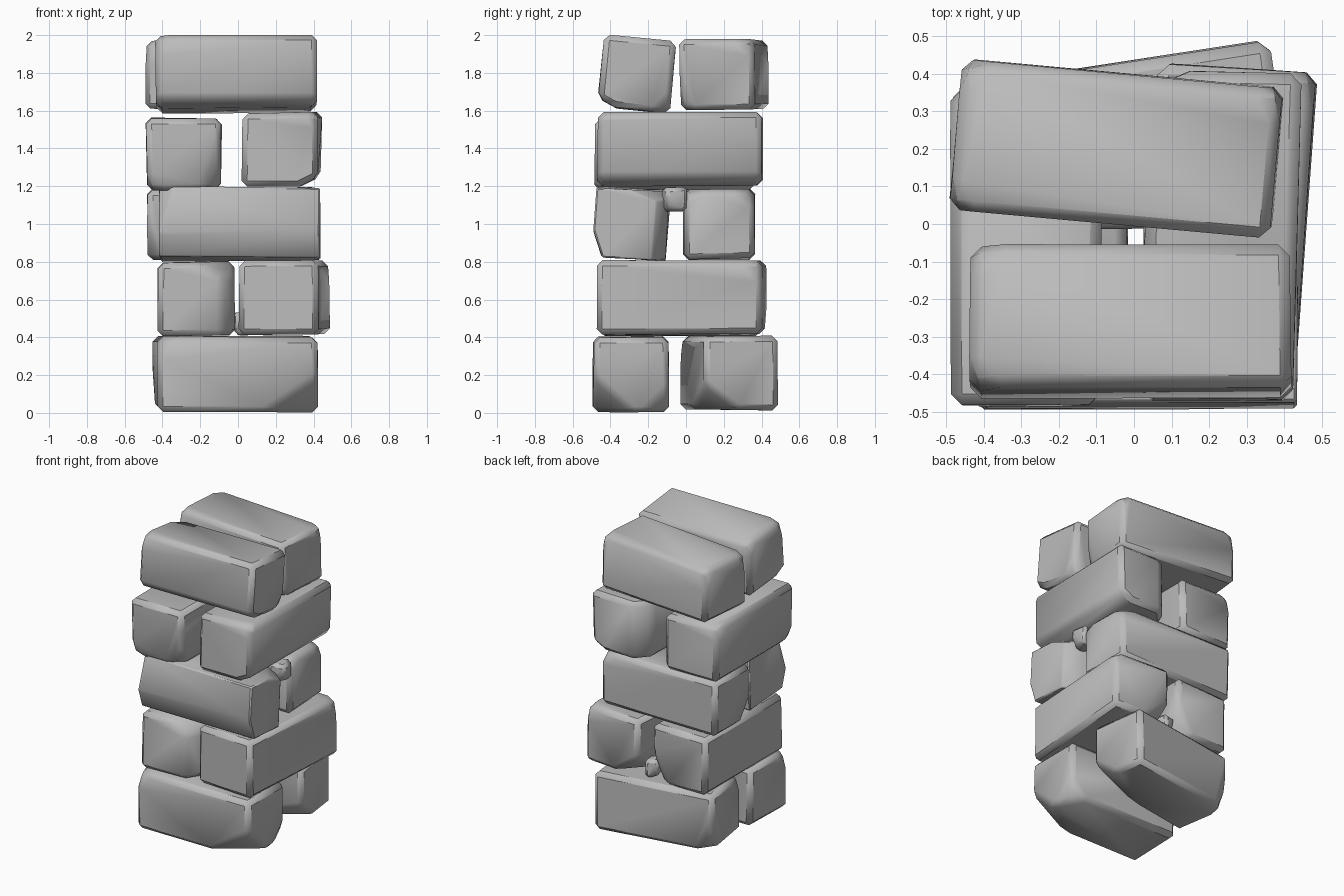
import bpy, bmesh, math, random
from mathutils import Vector, Matrix

if "Cube" in bpy.data.objects:
    bpy.data.objects.remove(bpy.data.objects["Cube"])

random.seed(4)
stone_mat = bpy.data.materials.new("stone grey")
stone_mat.use_nodes = True
GREY = (0.5, 0.5, 0.5, 1)
stone_mat.diffuse_color = GREY
stone_mat.node_tree.nodes["Principled BSDF"].inputs["Base Color"].default_value = GREY

FAR = 20  # a chip this long on one axis becomes a straight chamfer


def stone(name, centre, size, yaw=0, tilt=0, chips=(), bevel=0.03, jitter=0.012):
    """Uneven block; each chip is (corner signs, cut distances along x, y, z)."""
    bm = bmesh.new()
    bmesh.ops.create_cube(bm, size=1)
    for v in bm.verts:
        v.co = Vector(c * s for c, s in zip(v.co, size))
        v.co -= Vector(math.copysign(random.uniform(0, jitter), c) for c in v.co)
    for signs, cut in chips:
        corner = Vector(s * d / 2 for s, d in zip(signs, size))
        normal = Vector(s / c for s, c in zip(signs, cut))
        point = corner - Vector((signs[0] * cut[0], 0, 0))
        bmesh.ops.bisect_plane(bm, geom=bm.verts[:] + bm.edges[:] + bm.faces[:],
                               plane_co=point, plane_no=normal.normalized(), clear_outer=True)
        bmesh.ops.holes_fill(bm, edges=bm.edges[:], sides=0)
    bmesh.ops.recalc_face_normals(bm, faces=bm.faces[:])
    sharp = [e for e in bm.edges if e.calc_face_angle(0) > math.radians(35)]
    bmesh.ops.bevel(bm, geom=sharp, offset=bevel, segments=1, profile=0.5,
                    affect='EDGES', clamp_overlap=True)
    bmesh.ops.transform(bm, verts=bm.verts[:], matrix=Matrix.Translation(centre)
                        @ Matrix.Rotation(math.radians(yaw), 4, 'Z')
                        @ Matrix.Rotation(math.radians(tilt), 4, 'X'))
    mesh = bpy.data.meshes.new(name)
    bm.to_mesh(mesh)
    bm.free()
    mesh.materials.append(stone_mat)
    obj = bpy.data.objects.new(name, mesh)
    bpy.context.collection.objects.link(obj)
    bpy.ops.object.select_all(action='DESELECT')
    obj.select_set(True)
    bpy.context.view_layer.objects.active = obj
    bpy.ops.object.shade_smooth_by_angle(angle=math.radians(40))


# First course, lying across
stone("course1_front", (0, -0.29, 0.205), (0.86, 0.41, 0.41), chips=[
    ((1, -1, -1), (0.3, 0.22, 0.2)), ((-1, -1, 1), (0.1, 0.1, 0.12)),
    ((1, 1, -1), (0.12, 0.15, 0.15))])
stone("course1_back", (-0.02, 0.23, 0.21), (0.84, 0.41, 0.4), yaw=9, chips=[
    ((1, -1, -1), (0.45, 0.2, 0.15)), ((-1, 1, -1), (0.12, 0.12, 0.25)),
    ((-1, -1, 1), (0.08, 0.15, 0.12))])

# Second course, lying front to back
stone("course2_left", (0.245, -0.025, 0.61), (0.43, 0.89, 0.4), yaw=-4, chips=[
    ((-1, 1, -1), (0.2, 0.25, 0.15)), ((1, 1, 1), (0.06, 0.1, 0.12))])
stone("course2_right", (-0.22, -0.03, 0.605), (0.42, 0.87, 0.4), chips=[
    ((1, -1, 1), (0.22, 0.25, 0.14)), ((1, -1, 1), (0.08, 0.12, FAR)),
    ((1, 1, -1), (0.12, 0.2, 0.25))])

# Third course, lying across
stone("course3_front", (0.01, -0.29, 1.0), (0.86, 0.4, 0.38), tilt=-4, chips=[
    ((1, -1, -1), (FAR, 0.06, 0.15)), ((-1, -1, 1), (0.08, 0.08, 0.3)),
    ((1, 1, 1), (0.2, 0.25, 0.09)), ((1, 1, -1), (0.12, 0.08, FAR))])
stone("course3_back", (-0.04, 0.175, 1.0), (0.89, 0.39, 0.38), chips=[
    ((1, 1, 1), (0.15, 0.12, 0.1)), ((-1, -1, -1), (0.08, 0.15, 0.2)),
    ((1, -1, 1), (0.1, 0.12, 0.06))])

# Fourth course, lying front to back
stone("course4_left", (0.23, -0.03, 1.395), (0.42, 0.89, 0.4), yaw=-1, chips=[
    ((1, 1, -1), (0.12, FAR, 0.06)), ((1, -1, 1), (0.05, 0.1, 0.12)),
    ((-1, 1, 1), (0.1, 0.12, FAR))])
stone("course4_right", (-0.285, -0.06, 1.37), (0.41, 0.86, 0.39), chips=[
    ((1, -1, -1), (0.12, 0.1, 0.3)), ((-1, -1, -1), (0.1, 0.1, 0.1)),
    ((-1, 1, 1), (0.06, 0.12, 0.1))])

# Fifth course, lying across
stone("course5_front", (-0.01, -0.26, 1.795), (0.86, 0.4, 0.39), tilt=-6, chips=[
    ((1, -1, -1), (FAR, 0.12, 0.05)), ((-1, -1, 1), (0.08, 0.08, 0.12)),
    ((-1, 1, 1), (0.1, 0.1, 0.1)), ((1, 1, -1), (0.1, 0.1, 0.12))])
stone("course5_back", (-0.045, 0.2, 1.79), (0.87, 0.41, 0.38), yaw=-5, chips=[
    ((-1, 1, 1), (0.07, 0.08, 0.15)), ((-1, -1, 1), (0.06, 0.09, 0.15)),
    ((1, -1, -1), (0.08, 0.08, 0.2)), ((1, 1, 1), (0.06, 0.12, 0.1))])

# Wedge pebbles in the gaps
stone("side_pebble", (0.36, -0.06, 1.13), (0.13, 0.13, 0.14), yaw=15,
      chips=[((1, -1, -1), (0.08, 0.09, 0.09))], bevel=0.02)
stone("back_pebble", (0.02, 0.32, 0.47), (0.1, 0.1, 0.13), yaw=20,
      chips=[((-1, 1, -1), (0.06, 0.06, 0.08))], bevel=0.02)
